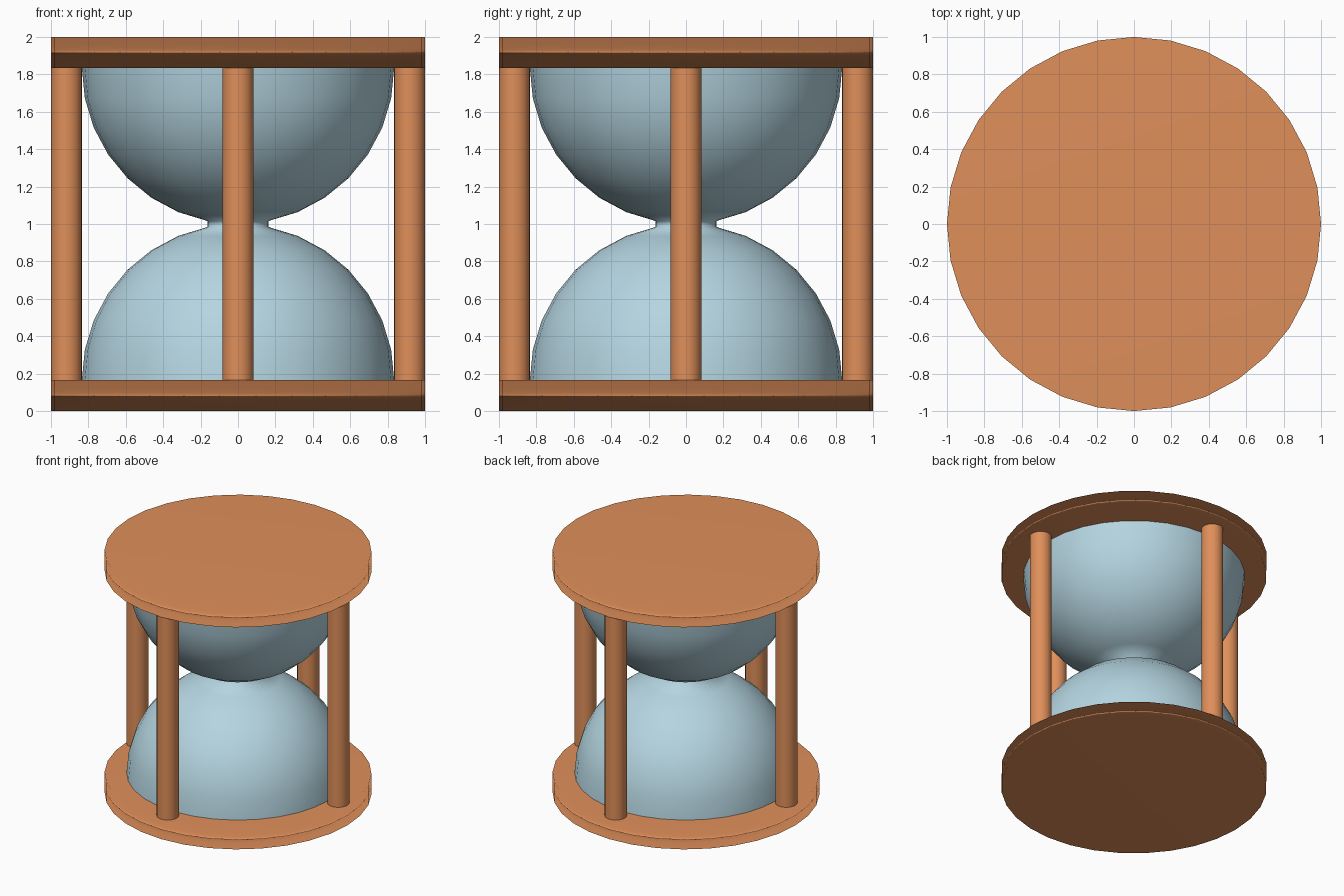
import bpy, bmesh, math

if "Cube" in bpy.data.objects:
    bpy.data.objects.remove(bpy.data.objects["Cube"])

PLATE = 0.165          # plate thickness
R = 1.0 - PLATE        # bulb radius
POST = PLATE / 2       # post radius


def material(name, rgb):
    m = bpy.data.materials.new(name)
    m.diffuse_color = (*rgb, 1)
    m.use_nodes = True
    m.node_tree.nodes["Principled BSDF"].inputs["Base Color"].default_value = m.diffuse_color
    return m


wood = material("warm wood", (0.74, 0.275, 0.102))
glass = material("pale blue glass", (0.46, 0.665, 0.75))


def lathe(name, profile, mat, loc=(0, 0, 0), caps=False, sides=32):
    """Revolve (radius, z) points around z into a smooth object."""
    bm = bmesh.new()
    rings = [[bm.verts.new((r * math.cos(2 * math.pi * i / sides),
                            r * math.sin(2 * math.pi * i / sides), z))
              for i in range(sides)] for r, z in profile]
    for a, b in zip(rings, rings[1:]):
        for i in range(sides):
            j = (i + 1) % sides
            bm.faces.new((a[i], a[j], b[j], b[i]))
    if caps:
        bm.faces.new(rings[0][::-1])
        bm.faces.new(rings[-1])
    for f in bm.faces:
        f.smooth = True
    me = bpy.data.meshes.new(name)
    bm.to_mesh(me)
    bm.free()
    me.materials.append(mat)
    ob = bpy.data.objects.new(name, me)
    ob.location = loc
    bpy.context.collection.objects.link(ob)
    return ob


# Round end plates, shaded soft over the rim
for name, z in (("bottom_plate", 0), ("top_plate", 2 - PLATE)):
    plate = lathe(name, [(1, 0), (1, PLATE)], wood, (0, 0, z), caps=True)
    mod = plate.modifiers.new("soft rim", 'WEIGHTED_NORMAL')
    mod.mode = 'FACE_AREA'

# Four posts between the plates
for name, x, y in (("right_post", 1, 0), ("back_post", 0, 1),
                   ("left_post", -1, 0), ("front_post", 0, -1)):
    d = 1 - POST
    lathe(name, [(POST, PLATE), (POST, 2 - PLATE)], wood, (x * d, y * d, 0))

# Two half-sphere bulbs joined by a short neck
lower = [(R * math.cos(k * math.pi / 16), PLATE + R * math.sin(k * math.pi / 16))
         for k in range(8)]
upper = [(r, 2 - z) for r, z in reversed(lower)]
lathe("glass_bulbs", lower + upper, glass)
